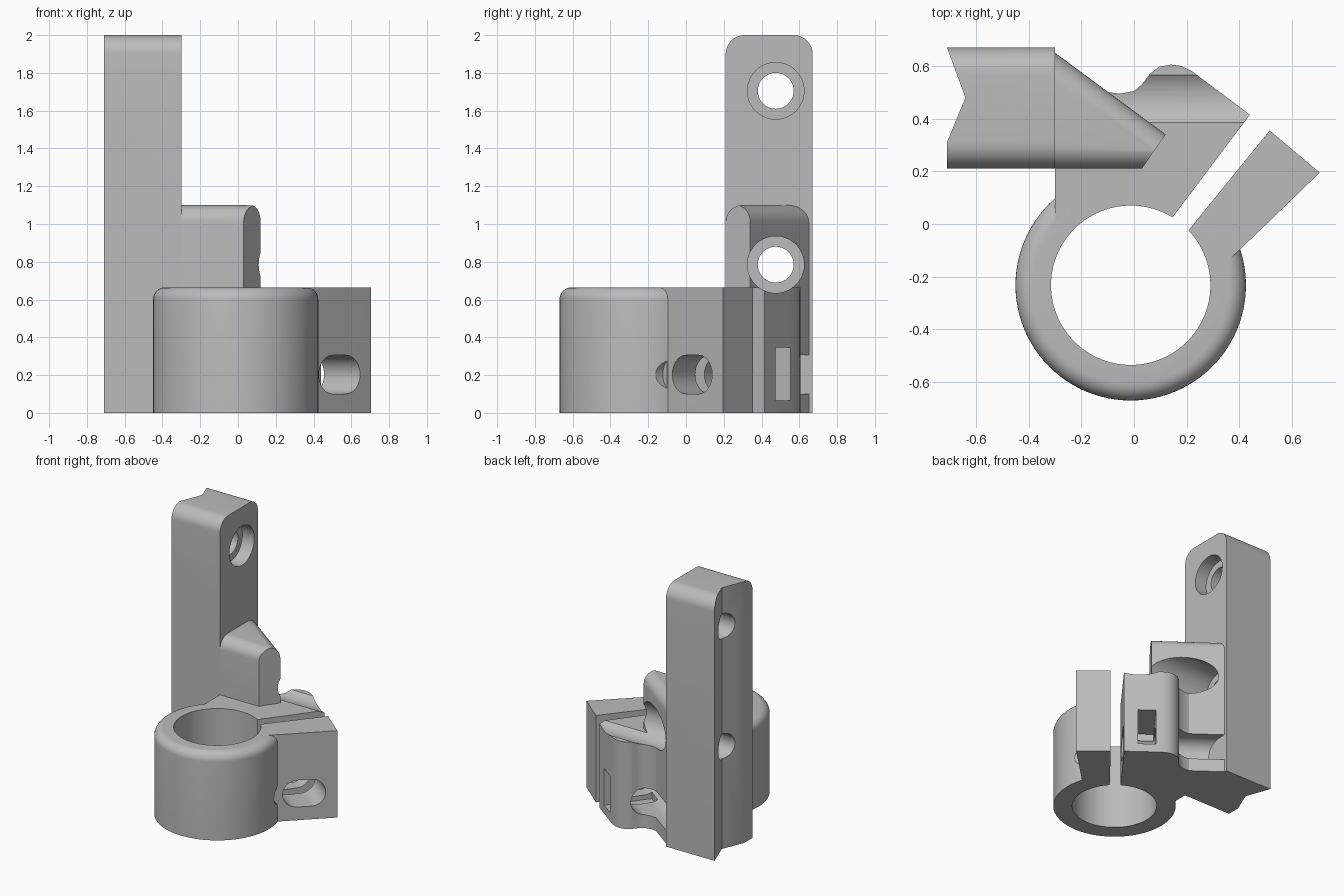
import bpy, bmesh
from math import cos, sin, pi, radians
from mathutils import Vector

if "Cube" in bpy.data.objects:
    bpy.data.objects.remove(bpy.data.objects["Cube"], do_unlink=True)

X, Y, Z = Vector((1, 0, 0)), Vector((0, 1, 0)), Vector((0, 0, 1))
TOP = 0.665                        # clamp height
RING = Vector((-0.0125, -0.2325, 0))
SLOT = Vector((0.537, 0.033, 0.203))

grey = bpy.data.materials.new("plain grey")
grey.use_nodes = True
grey.diffuse_color = (0.5, 0.5, 0.5, 1)
grey.node_tree.nodes["Principled BSDF"].inputs["Base Color"].default_value = (0.5, 0.5, 0.5, 1)


def arc(cx, cy, r, start, end, n=10):
    angles = [radians(start + (end - start) * i / n) for i in range(n + 1)]
    return [(cx + r * cos(a), cy + r * sin(a)) for a in angles]


def circle(r, n=96):
    return arc(0, 0, r, 0, 360, n)[:-1]


def stadium(half, r):
    return arc(half - r, 0, r, -90, 90, 16) + arc(r - half, 0, r, 90, 270, 16)


def prism(name, pts, depth, origin=(0, 0, 0), u=X, v=Y):
    """Extrude a profile drawn in the u, v plane along u x v."""
    bm = bmesh.new()
    o, w = Vector(origin), u.cross(v)
    face = bm.faces.new([bm.verts.new(o + u * a + v * b) for a, b in pts])
    top = bmesh.ops.extrude_face_region(bm, geom=[face])["geom"]
    bmesh.ops.translate(bm, vec=w * depth,
                        verts=[g for g in top if isinstance(g, bmesh.types.BMVert)])
    bmesh.ops.recalc_face_normals(bm, faces=bm.faces)
    mesh = bpy.data.meshes.new(name)
    bm.to_mesh(mesh)
    bm.free()
    mesh.materials.append(grey)
    ob = bpy.data.objects.new(name, mesh)
    bpy.context.collection.objects.link(ob)
    return ob


def combine(ob, operation, *others):
    for other in others:
        mod = ob.modifiers.new("cut", "BOOLEAN")
        mod.operation, mod.solver, mod.object = operation, "EXACT", other
        bpy.context.view_layer.update()
        graph = bpy.context.evaluated_depsgraph_get()
        mesh = bpy.data.meshes.new_from_object(ob.evaluated_get(graph))
        ob.modifiers.clear()
        ob.data = mesh
        bpy.data.objects.remove(other, do_unlink=True)


def bore(r, z, x, depth):
    return prism("bore_cutter", circle(r, 64), depth, (x, 0.475, z), Y, Z)


# Upright bar with a grooved side and rounded top
bar = prism("upright_bar", [(-0.71, 0.21), (-0.30, 0.21), (-0.30, 0.67),
                            (-0.71, 0.67), (-0.64, 0.48), (-0.71, 0.31)], 2)
bar_side = [(0.21, -0.1), (0.67, -0.1)] + arc(0.57, 1.9, 0.1, 0, 90) + arc(0.31, 1.9, 0.1, 90, 180)
combine(bar, "INTERSECT", prism("bar_rounding", bar_side, 2, (-1, 0, 0), Y, Z))

# Gusset beside the bar, its two long top edges rounded
gusset = prism("gusset", [(-0.30, 0.21), (0.03, 0.21), (0.12, 0.34), (-0.30, 0.65)], 1.1)
front_side = [(1, -0.1), (1, 1.2), (0.30, 1.2)] + arc(0.30, 1.01, 0.09, 90, 180) + [(0.21, -0.1)]
front_side[1:3] = [(1, 1.1)]
along = Vector((-0.805, 0.594, 0))
normal = Z.cross(along) * -1
back_side = [(-1, -0.1), (0, -0.1)] + arc(-0.09, 1.01, 0.09, 0, 90) + [(-1, 1.1)]
combine(gusset, "INTERSECT",
        prism("front_rounding", front_side, 2, (-1, 0, 0), Y, Z),
        prism("back_rounding", back_side, 2, Vector((0.12, 0.34, 0)) + along, normal, Z))

# Clamp ring with a rounded upper rim
clamp = prism("clamp", circle(0.4375), TOP, RING)
bm = bmesh.new()
bm.from_mesh(clamp.data)
rim = [e for e in bm.edges if all(vert.co.z > TOP - 0.01 for vert in e.verts)]
bmesh.ops.bevel(bm, geom=rim, offset=0.065, segments=8, profile=0.5, affect="EDGES")
bm.to_mesh(clamp.data)
bm.free()

# Fixed ear with a wavy back, and loose ear
fixed = prism("fixed_ear", [(-0.30, -0.05), (0.09, -0.05), (0.15, 0.03), (0.44, 0.415),
                            (0.22, 0.58), (0.18, 0.6), (0.14, 0.605), (0.095, 0.597),
                            (0.06, 0.57), (0.03, 0.53), (0, 0.505), (-0.05, 0.495),
                            (-0.1, 0.5), (-0.2, 0.45), (-0.30, 0.45)], TOP)
loose = prism("loose_ear", [(0.21, -0.02), (0.30, -0.19), (0.41, -0.09),
                            (0.705, 0.195), (0.515, 0.355)], TOP)
combine(clamp, "UNION", fixed, loose)
gap = [(0.09, -0.05), (0.147, -0.098), (0.21, -0.02), (0.578, 0.433), (0.5, 0.495)]
combine(clamp, "DIFFERENCE",
        prism("ring_bore", circle(0.3025), 1, RING - Z * 0.1),
        prism("gap_cutter", gap, 1, (0, 0, -0.1)))
combine(clamp, "UNION", gusset)

# Bolt slot, recess beside its mouth, and nut pocket
ear = Vector((0.6, 0.8, 0))
bolt = ear.cross(Z)
face = Vector((0.72, 0.694, 0))
mouth = face.cross(Z)
pocket = [(-0.065, -0.14), (0.065, -0.14), (0.065, 0.14), (-0.065, 0.14)]
combine(clamp, "DIFFERENCE",
        prism("bolt_slot", stadium(0.15, 0.1025), 1.3, SLOT - bolt * 1.2, ear, Z),
        prism("mouth_recess", stadium(0.22, 0.1), 0.3, SLOT + mouth * 0.004, face, Z),
        prism("nut_pocket", pocket, 0.4, (0.34, 0.555, 0.205), bolt, Z),
        bore(0.15, 0.785, -0.4, 2))

# Counterbored mounting holes through the bar
for z in (1.705, 0.785):
    combine(bar, "DIFFERENCE", bore(0.095, z, -1, 2), bore(0.15, z, -0.4, 1))

for ob in (bar, clamp):
    bpy.ops.object.select_all(action="DESELECT")
    ob.select_set(True)
    bpy.context.view_layer.objects.active = ob
    bpy.ops.object.shade_smooth_by_angle(angle=radians(30))
